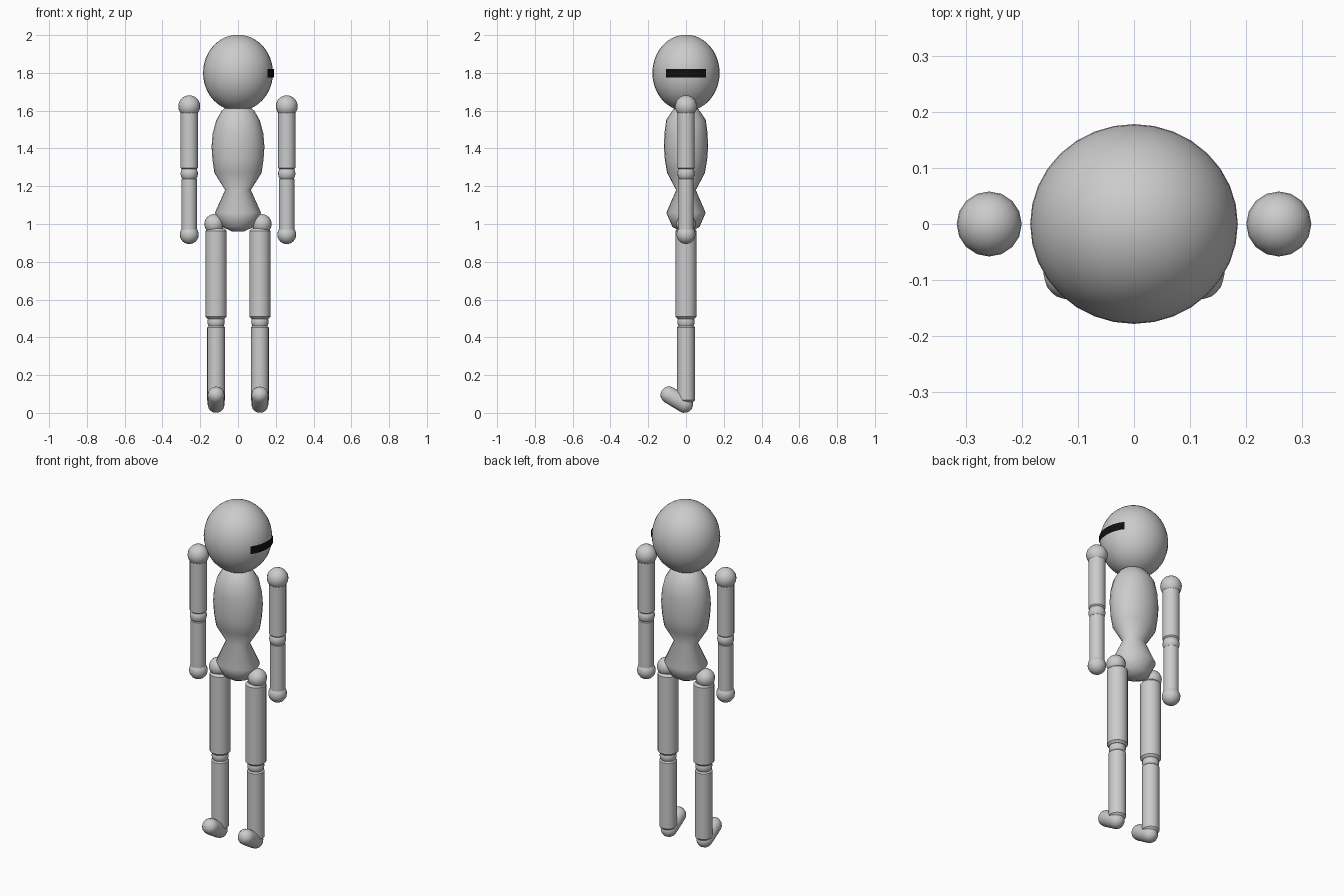
import bpy, bmesh
from math import sin, cos, pi, radians
from mathutils import Vector

if "Cube" in bpy.data.objects:
    bpy.data.objects.remove(bpy.data.objects["Cube"])


def finish(name, bm, angle=40):
    bmesh.ops.recalc_face_normals(bm, faces=bm.faces)
    mesh = bpy.data.meshes.new(name)
    bm.to_mesh(mesh)
    bm.free()
    ob = bpy.data.objects.new(name, mesh)
    bpy.context.collection.objects.link(ob)
    bpy.ops.object.select_all(action='DESELECT')
    ob.select_set(True)
    bpy.context.view_layer.objects.active = ob
    bpy.ops.object.shade_smooth_by_angle(angle=radians(angle))
    return ob


def lathe(name, sections, n=20, loc=(0, 0, 0), direction=(0, 0, 1), angle=40):
    """Elliptical rings (z, rx, ry) joined and capped, z axis turned to direction."""
    bm = bmesh.new()
    rot = Vector((0, 0, 1)).rotation_difference(Vector(direction))
    rings = []
    for z, rx, ry in sections:
        rings.append([bm.verts.new(rot @ Vector((rx * cos(2 * pi * i / n), ry * sin(2 * pi * i / n), z))
                                   + Vector(loc)) for i in range(n)])
    for a, b in zip(rings, rings[1:]):
        for i in range(n):
            j = (i + 1) % n
            bm.faces.new((a[i], a[j], b[j], b[i]))
    bm.faces.new(rings[0])
    bm.faces.new(rings[-1])
    return finish(name, bm, angle)


def limb(name, x, z0, z1, r, b=0.012):
    return lathe(name, [(z0, r - b, r - b), (z0 + b, r, r), (z1 - b, r, r), (z1, r - b, r - b)], loc=(x, 0, 0))


def ball(name, loc, radii, seg=16, rings=12):
    bm = bmesh.new()
    bmesh.ops.create_uvsphere(bm, u_segments=seg, v_segments=rings, radius=1)
    bmesh.ops.scale(bm, vec=radii, verts=bm.verts)
    bmesh.ops.translate(bm, vec=loc, verts=bm.verts)
    return finish(name, bm)


# Head
ball("head", (0, 0, 1.8), (0.185, 0.178, 0.202), 32, 24)

# Dark curved strip on the side of the head
bm = bmesh.new()
cols = []
for i in range(13):
    t = radians(-35 + 70 * i / 12)
    cols.append([bm.verts.new((0.190 * cos(t), 0.183 * sin(t), z)) for z in (1.775, 1.82)])
for a, b in zip(cols, cols[1:]):
    bm.faces.new((a[0], b[0], b[1], a[1]))
visor = finish("visor", bm)
black = bpy.data.materials.new("black")
black.diffuse_color = (0.005, 0.005, 0.005, 1)
black.use_nodes = True
black.node_tree.nodes["Principled BSDF"].inputs["Base Color"].default_value = black.diffuse_color
visor.data.materials.append(black)

# Torso and pelvis with narrow waist
lathe("torso", [(0.96, 0.03, 0.03), (0.985, 0.085, 0.072), (1.06, 0.122, 0.104), (1.18, 0.068, 0.052),
                (1.27, 0.125, 0.100), (1.34, 0.135, 0.112), (1.41, 0.140, 0.117), (1.48, 0.134, 0.114),
                (1.55, 0.115, 0.105), (1.60, 0.086, 0.072), (1.63, 0.05, 0.045)], n=24, angle=60)

# Arms and legs
for side, s in (("left", -1), ("right", 1)):
    ax, lx = 0.258 * s, 0.116 * s
    ball(side + "_shoulder", (ax, 0, 1.623), (0.058,) * 3)
    limb(side + "_upper_arm", ax, 1.285, 1.63, 0.046)
    ball(side + "_elbow", (ax, 0, 1.267), (0.046,) * 3)
    limb(side + "_forearm", ax, 0.94, 1.25, 0.041)
    ball(side + "_hand", (ax, 0, 0.944), (0.050,) * 3)

    ball(side + "_hip", (0.126 * s, 0, 1.0), (0.052,) * 3)
    limb(side + "_thigh", lx, 0.497, 0.975, 0.056)
    ball(side + "_knee", (lx, 0, 0.482), (0.046,) * 3)
    limb(side + "_shin", lx, 0.055, 0.465, 0.047)

    # Foot: capsule tilted toward the raised toe
    heel, toe, r = Vector((lx, -0.008, 0.045)), Vector((lx, -0.09, 0.095)), 0.045
    length = (toe - heel).length
    arc = [radians(a) for a in (-88, -67, -45, -22, 0)]
    prof = [(r * sin(a), r * cos(a), r * cos(a)) for a in arc]
    prof += [(length - z, rx, ry) for z, rx, ry in reversed(prof)]
    lathe(side + "_foot", prof, n=16, loc=heel, direction=toe - heel)
